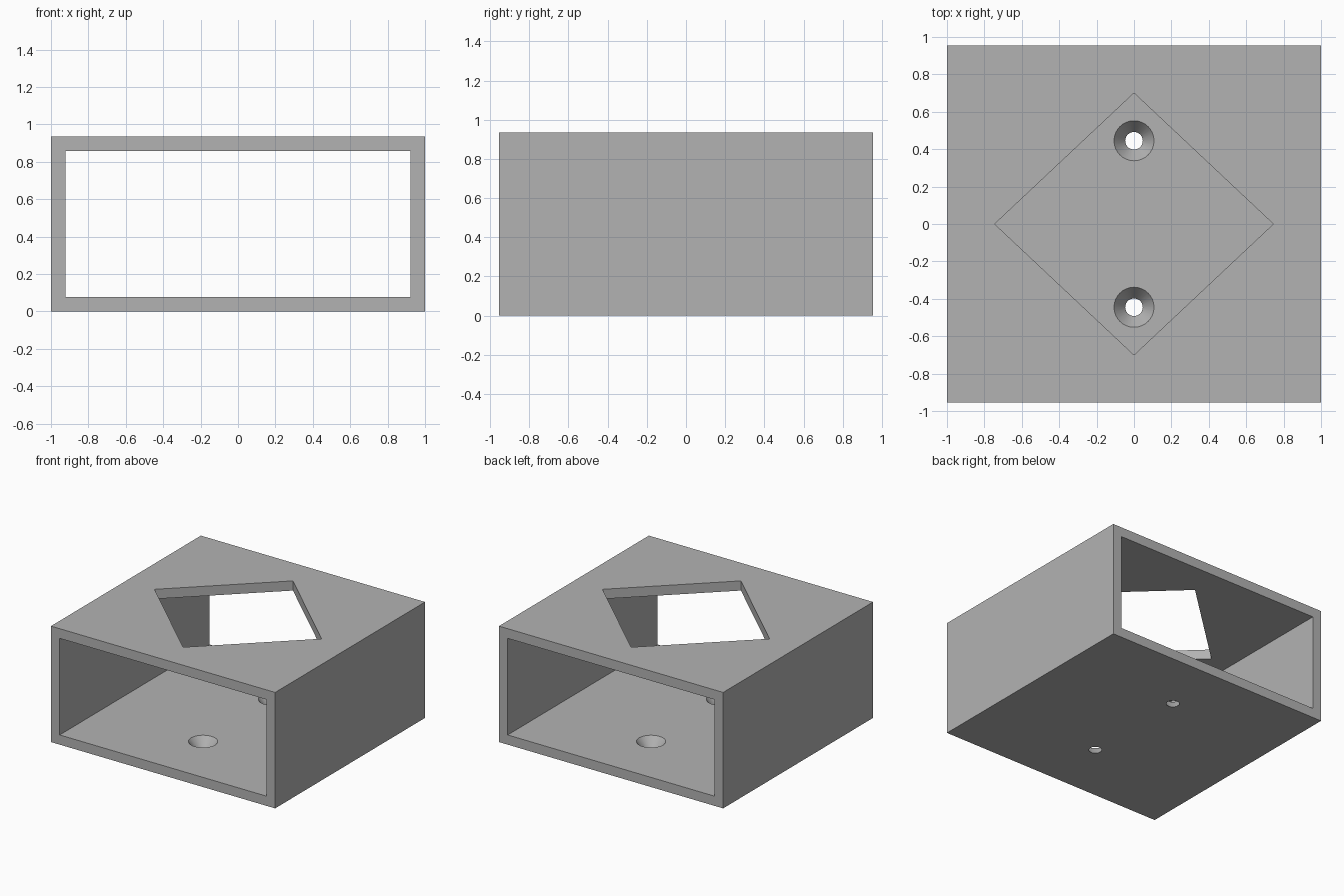
import bpy

old = bpy.data.objects.get("Cube")
if old:
    bpy.data.objects.remove(old, do_unlink=True)

WIDTH, DEPTH, HEIGHT, WALL = 2.0, 1.91, 0.935, 0.078

grey = bpy.data.materials.new("plain grey")
grey.use_nodes = True
colour = (0.45, 0.45, 0.45, 1)
grey.diffuse_color = colour
grey.node_tree.nodes["Principled BSDF"].inputs["Base Color"].default_value = colour


def block(name, size, z):
    bpy.ops.mesh.primitive_cube_add(size=1, location=(0, 0, z))
    obj = bpy.context.object
    obj.name = name
    obj.scale = size
    bpy.ops.object.transform_apply(location=False, rotation=False, scale=True)
    obj.data.materials.append(grey)
    return obj


def cut(target, cutter):
    cutter.hide_render = True
    mod = target.modifiers.new("cut " + cutter.name, "BOOLEAN")
    mod.operation = "DIFFERENCE"
    mod.solver = "EXACT"
    mod.object = cutter
    bpy.context.view_layer.objects.active = target
    bpy.ops.object.modifier_apply(modifier=mod.name)
    bpy.data.objects.remove(cutter, do_unlink=True)


# Square sleeve, open at front and back
sleeve = block("sleeve", (WIDTH, DEPTH, HEIGHT), HEIGHT / 2)
cut(sleeve, block("passage", (WIDTH - 2 * WALL, DEPTH + 1, HEIGHT - 2 * WALL), HEIGHT / 2))

# Diamond opening in the roof
bpy.ops.mesh.primitive_cylinder_add(vertices=4, radius=1, depth=0.4, location=(0, 0, HEIGHT))
diamond = bpy.context.object
diamond.name = "diamond_opening"
diamond.scale = (0.745, 0.7, 1)
cut(sleeve, diamond)

# Countersunk screw holes in the floor, tapering to the underside
LOW, TOP = 0.047, 0.107
slope = (TOP - LOW) / WALL
extra = 0.02
for y in (-0.445, 0.445):
    bpy.ops.mesh.primitive_cone_add(
        vertices=32, radius1=LOW - slope * extra, radius2=TOP + slope * extra,
        depth=WALL + 2 * extra, location=(0, y, WALL / 2))
    hole = bpy.context.object
    hole.name = "screw_hole"
    cut(sleeve, hole)

# One material throughout, with crisp walls and smooth hole sides
sleeve.data.materials.clear()
sleeve.data.materials.append(grey)
for face in sleeve.data.polygons:
    face.material_index = 0
bpy.ops.object.select_all(action="DESELECT")
sleeve.select_set(True)
bpy.context.view_layer.objects.active = sleeve
bpy.ops.object.shade_smooth_by_angle(angle=0.5)
